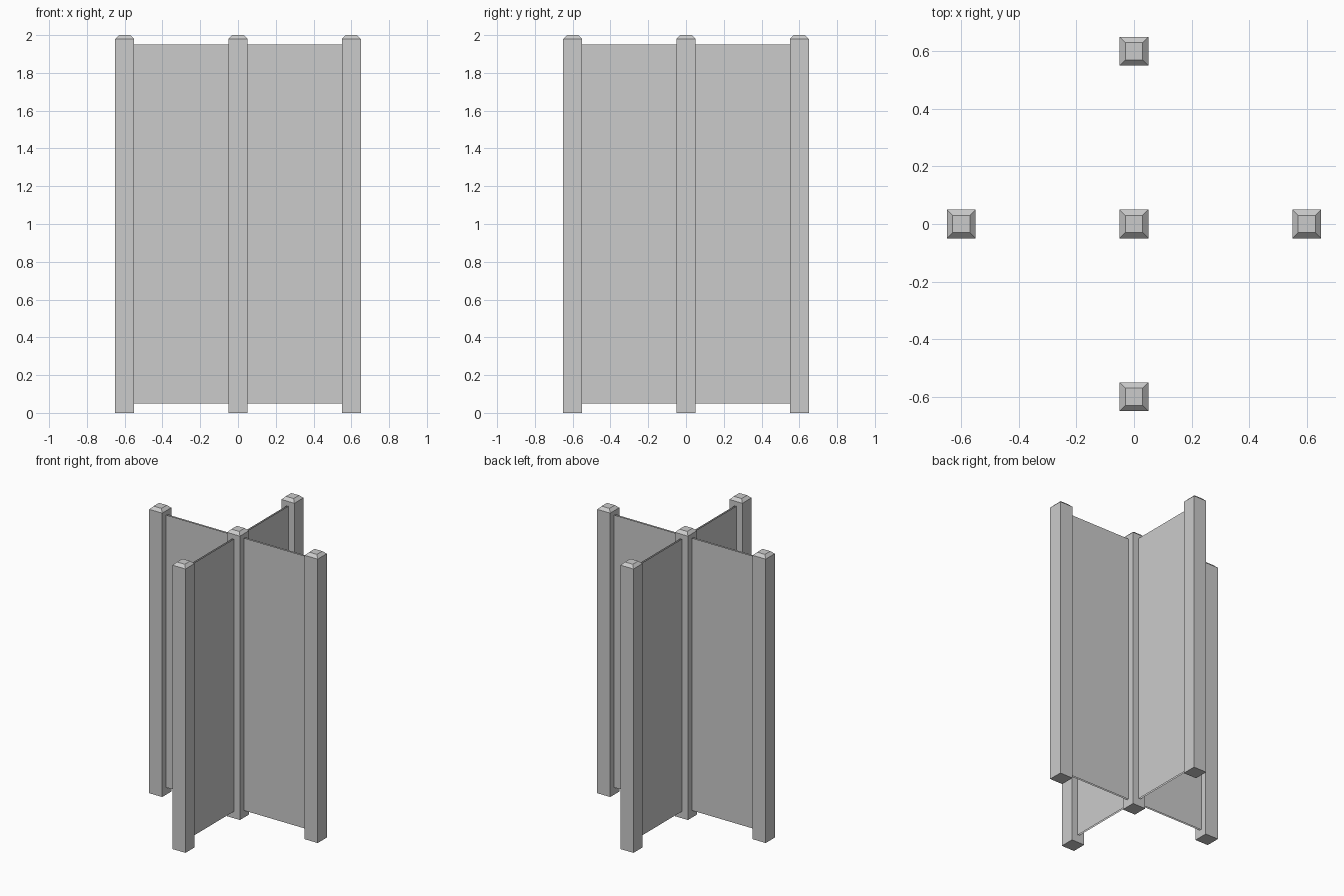
import bpy, bmesh
from mathutils import Matrix
from math import pi

if "Cube" in bpy.data.objects:
    bpy.data.objects.remove(bpy.data.objects["Cube"])

POST, H, CAP = 0.05, 2.0, 0.03     # half width, height, half width of cap top
THICK = 0.006                      # half gap between the two panel skins


def make(name, build, matrix):
    bm = bmesh.new()
    build(bm)
    bm.transform(matrix)
    me = bpy.data.meshes.new(name)
    bm.to_mesh(me)
    bm.free()
    ob = bpy.data.objects.new(name, me)
    bpy.context.collection.objects.link(ob)


# Square post with a chamfered top
def post(bm):
    rings = [[bm.verts.new((sx * r, sy * r, z))
              for sx, sy in ((-1, -1), (1, -1), (1, 1), (-1, 1))]
             for r, z in ((POST, 0), (POST, H - 0.02), (CAP, H))]
    for a, b in zip(rings, rings[1:]):
        for i in range(4):
            j = (i + 1) % 4
            bm.faces.new((a[i], a[j], b[j], b[i]))
    bm.faces.new(rings[0][::-1])
    bm.faces.new(rings[-1])


# Thin panel: two open skins spanning between posts
def panel(bm):
    for s in (-1, 1):
        xs = (0.05, 0.55) if s < 0 else (0.55, 0.05)
        bm.faces.new([bm.verts.new((x, s * THICK, z)) for x, z in
                      ((xs[0], 0.05), (xs[1], 0.05), (xs[1], 1.95), (xs[0], 1.95))])


make("centre_post", post, Matrix())

# Four wings around the centre
for i, side in enumerate(("right", "back", "left", "front")):
    turn = Matrix.Rotation(i * pi / 2, 4, 'Z')
    make(side + "_post", post, turn @ Matrix.Translation((0.6, 0, 0)) @ turn.inverted())
    make(side + "_panel", panel, turn)
